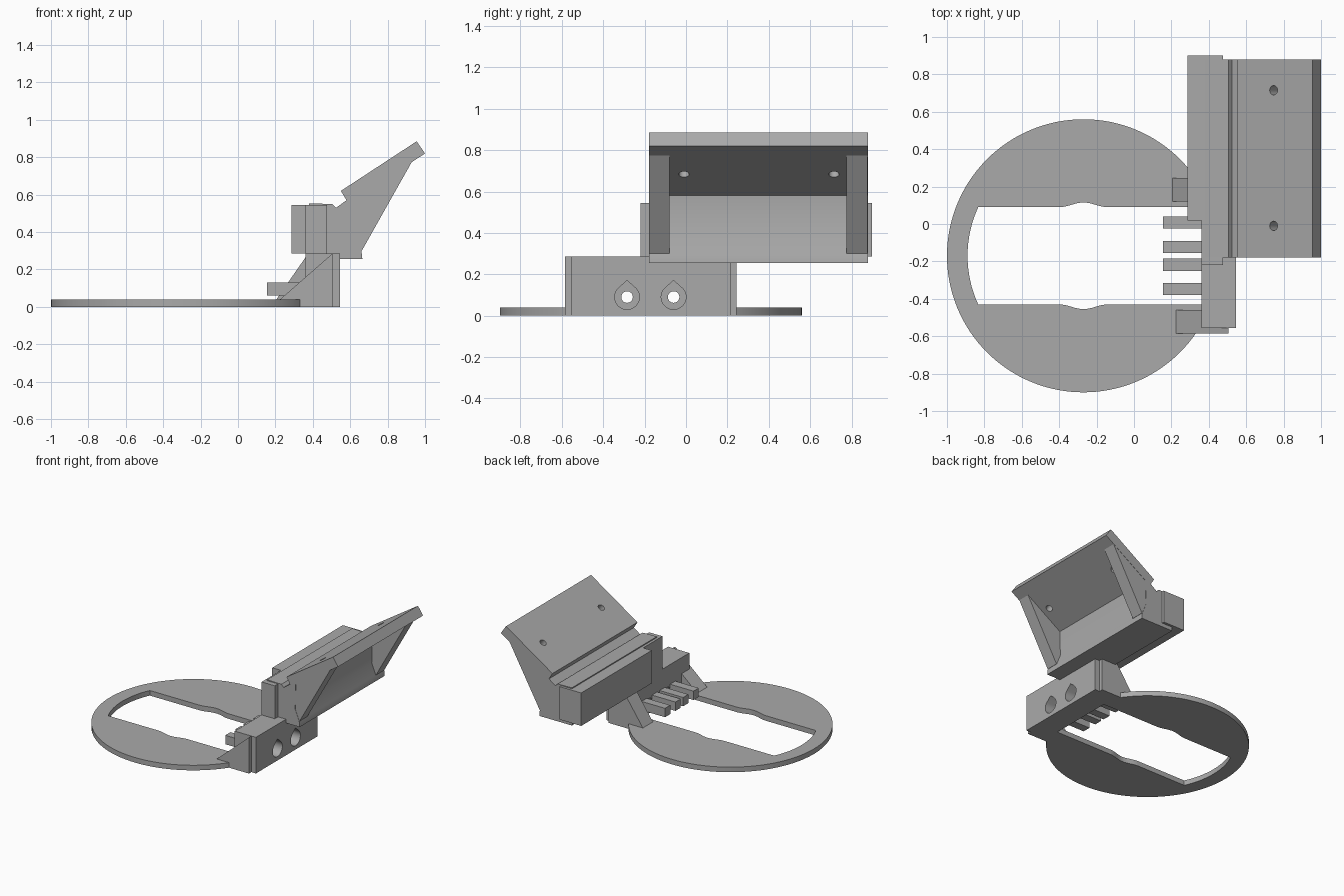
import bpy, bmesh, math
from mathutils import Vector, Matrix

if "Cube" in bpy.data.objects:
    bpy.data.objects.remove(bpy.data.objects["Cube"])

grey = bpy.data.materials.new("plain grey")
grey.diffuse_color = (0.4, 0.4, 0.4, 1)
grey.use_nodes = True
grey.node_tree.nodes["Principled BSDF"].inputs["Base Color"].default_value = grey.diffuse_color


def prism(name, pts, a, b, axis="y"):
    """Extrude a 2D outline from a to b along an axis."""
    place = {"y": lambda p, t: (p[0], t, p[1]),
             "z": lambda p, t: (p[0], p[1], t),
             "x": lambda p, t: (t, p[0], p[1])}[axis]
    bm = bmesh.new()
    face = bm.faces.new([bm.verts.new(place(p, a)) for p in pts])
    ext = bmesh.ops.extrude_face_region(bm, geom=[face])
    move = Vector(place((0, 0), b - a))
    bmesh.ops.translate(bm, vec=move, verts=[v for v in ext["geom"] if isinstance(v, bmesh.types.BMVert)])
    bmesh.ops.recalc_face_normals(bm, faces=bm.faces)
    me = bpy.data.meshes.new(name)
    bm.to_mesh(me)
    bm.free()
    me.materials.append(grey)
    ob = bpy.data.objects.new(name, me)
    bpy.context.collection.objects.link(ob)
    return ob


def box(name, x0, x1, y0, y1, z0, z1):
    return prism(name, [(x0, z0), (x1, z0), (x1, z1), (x0, z1)], y0, y1)


def circle(cx, cy, r, n=32, a0=0.0, a1=2 * math.pi):
    return [(cx + r * math.cos(a0 + (a1 - a0) * i / n), cy + r * math.sin(a0 + (a1 - a0) * i / n))
            for i in range(n)]


def cut(ob, cutter):
    """Subtract a cutter and remove it."""
    mod = ob.modifiers.new("cut", "BOOLEAN")
    mod.operation, mod.solver, mod.object = "DIFFERENCE", "EXACT", cutter
    deps = bpy.context.evaluated_depsgraph_get()
    me = bpy.data.meshes.new_from_object(ob.evaluated_get(deps))
    ob.modifiers.clear()
    ob.data = me
    bpy.data.objects.remove(cutter)


def smooth(ob):
    bpy.ops.object.select_all(action="DESELECT")
    ob.select_set(True)
    bpy.context.view_layer.objects.active = ob
    bpy.ops.object.shade_smooth_by_angle(angle=math.radians(30))


CX, CY = -0.27, -0.17

# Round base ring with a slotted opening: straight sides, small bulges, arc at the left
ring = prism("base_ring", circle(CX, CY, 0.73, 128), 0, 0.04, "z")
half = 0.26
bulge = []
for i in range(17):
    t = -1 + i / 8
    bulge.append((CX - 0.13 * t, CY + half + 0.0125 * (1 + math.cos(math.pi * t))))
ang = math.asin(half / 0.62)
outline = [(0.4, CY + half)] + bulge
outline += circle(CX, CY, 0.62, 16, math.pi - ang, math.pi + ang)
outline += [(CX - 0.62 * math.cos(ang), CY - half)]
outline += [(x, 2 * CY - y) for x, y in reversed(bulge)] + [(0.4, CY - half)]
cut(ring, prism("slot_cutter", outline, -0.1, 0.1, "z"))
smooth(ring)

# Upright mounting block with two teardrop counterbored bolt holes
block = box("mounting_block", 0.36, 0.545, -0.555, 0.215, 0, 0.285)
for y in (-0.285, -0.06):
    z = 0.09
    drop = circle(y, z, 0.06, 24, math.radians(135), math.radians(405))
    drop += [(y + 0.0424, z + 0.0424), (y, z + 0.08)]
    cut(block, prism("pocket_cutter", drop, 0.45, 0.6, "x"))
    cut(block, prism("bolt_cutter", circle(y, z, 0.028, 24), 0.3, 0.6, "x"))
smooth(block)

# Gussets bracing the block to the ring
prism("front_gusset", [(0.18, 0), (0.505, 0), (0.505, 0.285), (0.225, 0.04)], -0.585, -0.46)
prism("back_gusset", [(0.18, 0), (0.505, 0), (0.505, 0.285), (0.375, 0.285), (0.205, 0.04)], 0.12, 0.245)

# Four hinge fingers
for i, y in enumerate((-0.38, -0.25, -0.155, -0.025)):
    box("hinge_finger_%d" % (i + 1), 0.155, 0.37, y, y + 0.065, 0.06, 0.13)

# Stepped rear bar
prism("rear_bar", [(0.36, -0.22), (0.475, -0.22), (0.475, 0.90), (0.285, 0.90), (0.285, 0.02), (0.36, 0.02)],
      0.285, 0.545, "z")

# Tray body and sloping plate as one profile
body = prism("tray_body", [
    (0.38, 0.255), (0.665, 0.255), (0.66, 0.30), (0.625, 0.385), (0.63, 0.58), (1.0, 0.82),
    (0.955, 0.885), (0.55, 0.62), (0.58, 0.57), (0.525, 0.53), (0.505, 0.55), (0.38, 0.553)], -0.18, 0.88)

# Screw holes square to the sloping plate
tilt = math.atan2(0.265, 0.405)
for y in (-0.01, 0.715):
    hole = prism("screw_cutter", circle(0, 0, 0.025, 24), -0.2, 0.2, "z")
    hole.matrix_world = Matrix.Translation((0.765, y, 0.72)) @ Matrix.Rotation(-tilt, 4, "Y")
    bpy.context.view_layer.update()
    cut(body, hole)
smooth(body)

# Triangular end webs under the plate
web = [(0.615, 0.585), (0.615, 0.385), (0.645, 0.30), (0.662, 0.30), (0.935, 0.785)]
prism("front_web", web, -0.178, -0.08)
prism("back_web", web, 0.775, 0.878)
